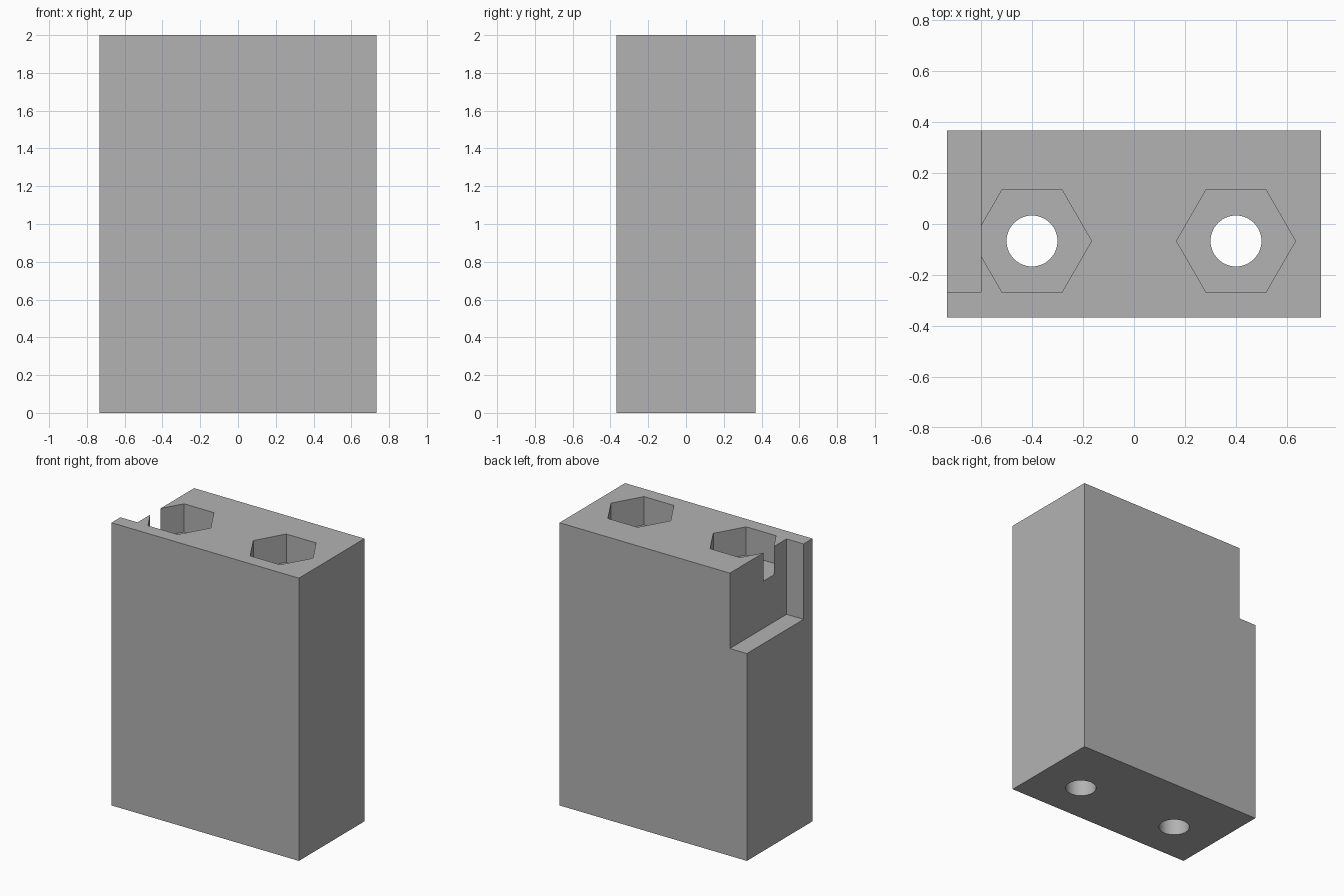
import bpy
import math

cube = bpy.data.objects.get("Cube")
if cube:
    bpy.data.objects.remove(cube, do_unlink=True)

W, D, H = 22 / 15, 11 / 15, 2.0     # overall block size
EPS = 0.1                           # cutter overshoot
HOLE_Y = -1 / 15

grey = bpy.data.materials.new("plain grey")
grey.use_nodes = True
grey.diffuse_color = (0.448, 0.448, 0.448, 1)
grey.node_tree.nodes["Principled BSDF"].inputs["Base Color"].default_value = grey.diffuse_color


def box(name, lo, hi):
    """Axis-aligned box between two corners."""
    bpy.ops.mesh.primitive_cube_add(size=1, location=[(a + b) / 2 for a, b in zip(lo, hi)])
    ob = bpy.context.object
    ob.name = name
    ob.scale = [b - a for a, b in zip(lo, hi)]
    bpy.ops.object.transform_apply(location=True, rotation=False, scale=True)
    ob.data.materials.append(grey)
    return ob


def prism(name, sides, radius, x, z0, z1):
    """Upright prism with a corner pointing along x."""
    bpy.ops.mesh.primitive_cylinder_add(
        vertices=sides, radius=radius, depth=z1 - z0,
        location=(x, HOLE_Y, (z0 + z1) / 2), rotation=(0, 0, math.pi / 2))
    ob = bpy.context.object
    ob.name = name
    bpy.ops.object.transform_apply(location=True, rotation=True, scale=True)
    ob.data.materials.append(grey)
    return ob


# Main block
block = box("block", (-W / 2, -D / 2, 0), (W / 2, D / 2, H))

# Corner notch, leaving a thin wall at the front
cutters = [box("notch_cutter", (-W / 2 - EPS, -D / 2 + 0.1, H - 8 / 15),
               (-0.6, D / 2 + EPS, H + EPS))]

# Hexagonal nut pockets over through holes
for side, x in (("right", -0.4), ("left", 0.4)):
    cutters.append(prism(side + "_nut_pocket_cutter", 6, 3.5 / 15, x, H - 0.2, H + EPS))
    cutters.append(prism(side + "_hole_cutter", 48, 0.1, x, -EPS, H + EPS))

# Cut the block and remove the cutters
bpy.context.view_layer.objects.active = block
for cutter in cutters:
    cutter.hide_render = True
    mod = block.modifiers.new(cutter.name, 'BOOLEAN')
    mod.operation = 'DIFFERENCE'
    mod.solver = 'EXACT'
    mod.object = cutter
    bpy.ops.object.modifier_apply(modifier=mod.name)
for cutter in cutters:
    bpy.data.objects.remove(cutter, do_unlink=True)

# Round hole walls, crisp edges elsewhere
bpy.ops.object.select_all(action='DESELECT')
block.select_set(True)
bpy.context.view_layer.objects.active = block
bpy.ops.object.shade_smooth_by_angle(angle=math.radians(30))
